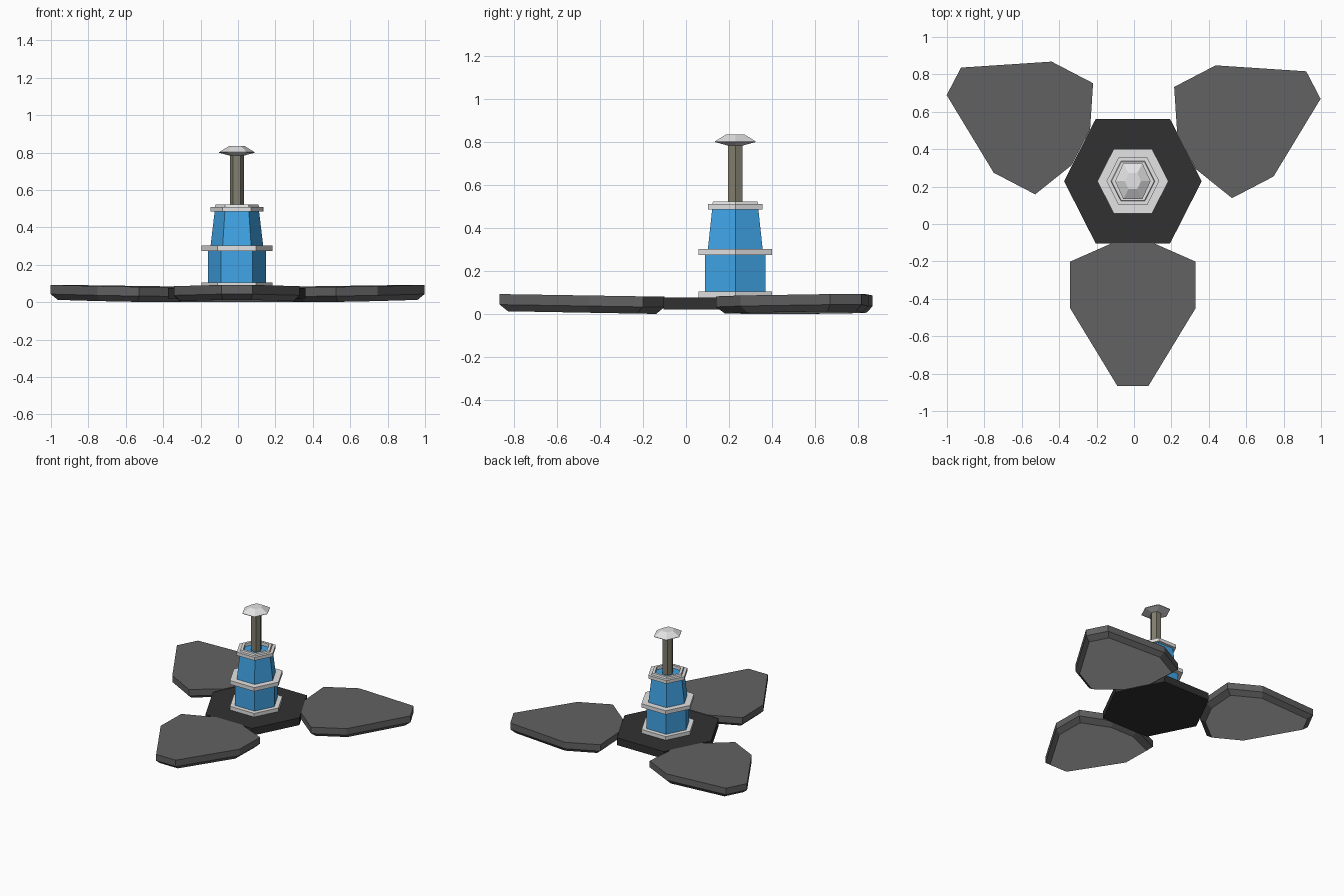
import bpy, bmesh, math
from mathutils import Matrix, Vector

cube = bpy.data.objects.get("Cube")
if cube:
    bpy.data.objects.remove(cube, do_unlink=True)


def material(name, rgb):
    m = bpy.data.materials.new(name)
    m.use_nodes = True
    m.diffuse_color = (*rgb, 1)
    m.node_tree.nodes["Principled BSDF"].inputs["Base Color"].default_value = (*rgb, 1)
    return m


BLUE = material("blue paint", (0.052, 0.385, 0.82))
LIGHT = material("light grey", (0.77, 0.77, 0.77))
SHAFT = material("olive grey", (0.225, 0.215, 0.16))
PETAL = material("dark grey", (0.122, 0.122, 0.122))
SOLE = material("pale grey", (0.72, 0.72, 0.72))
BASE = material("charcoal", (0.031, 0.031, 0.031))

CENTRE = Vector((-0.006, 0.229, 0))


def loft(name, rings, mats, loop=False):
    """Skin equal-sized rings of points; cap the ends, or join last to first."""
    bm = bmesh.new()
    rows = [[bm.verts.new(p) for p in ring] for ring in rings]
    n = len(rows[0])
    pairs = list(zip(rows, rows[1:]))
    if loop:
        pairs.append((rows[-1], rows[0]))
    for a, b in pairs:
        for i in range(n):
            j = (i + 1) % n
            bm.faces.new((a[i], a[j], b[j], b[i]))
    if not loop:
        bm.faces.new(rows[0][::-1])
        bm.faces.new(rows[-1])
    bmesh.ops.recalc_face_normals(bm, faces=bm.faces[:])
    bm.normal_update()
    # A second material, if given, goes on the flat underside
    if len(mats) > 1:
        for f in bm.faces:
            if f.normal.z < -0.95:
                f.material_index = 1
    mesh = bpy.data.meshes.new(name)
    bm.to_mesh(mesh)
    bm.free()
    for m in mats:
        mesh.materials.append(m)
    ob = bpy.data.objects.new(name, mesh)
    bpy.context.collection.objects.link(ob)
    ob.location = CENTRE
    return ob


def hexagon(r, z, depth=0.905):
    """Slightly deep hexagon with points on the x axis."""
    c, d = 0.54 * r, depth * r
    return [(r, 0, z), (c, d, z), (-c, d, z), (-r, 0, z), (-c, -d, z), (c, -d, z)]


def hex_part(name, profile, mat, loop=False, depth=0.905):
    return loft(name, [hexagon(r, z, depth) for r, z in profile], [mat], loop)


# Base plate
hex_part("base_plate", [(0.368, 0.02), (0.368, 0.076)], BASE)

# Tower: body sections and flanges
hex_part("lower_body", [(0.155, 0.08), (0.155, 0.29)], BLUE)
hex_part("upper_body", [(0.142, 0.29), (0.117, 0.500)], BLUE)
for name, z0, z1 in (("bottom_flange", 0.075, 0.104), ("middle_flange", 0.273, 0.302)):
    hex_part(name, [(0.190, z0), (0.190, z1)], LIGHT)

# Open collar with a raised lip around the shaft
hex_part("top_collar", [(0.093, 0.485), (0.141, 0.485), (0.141, 0.510), (0.118, 0.510),
                        (0.114, 0.523), (0.093, 0.523)], LIGHT, loop=True)

# Plunger shaft and mushroom cap
hex_part("plunger_shaft", [(0.037, 0.495), (0.037, 0.795)], SHAFT)
hex_part("plunger_cap", [(0.036, 0.783), (0.095, 0.799), (0.095, 0.802), (0.043, 0.834)],
         LIGHT, depth=1.0)

# Three petal feet, chamfered below and rising slightly to the tip
HALF = [(0.108, -0.330), (0.335, -0.43), (0.335, -0.68), (0.083, -1.095)]
OUTLINE = HALF + [(-x, y) for x, y in reversed(HALF)]
MID = -0.71


def petal_ring(z, scale=1.0):
    return [(x * scale, MID + (y - MID) * scale, z + 0.016 * (-0.33 - y)) for x, y in OUTLINE]


for name, angle, shift in (("front_foot", 0, (0, 0, 0)),
                           ("back_left_foot", 117.5, (-0.006, 0.008, 0)),
                           ("back_right_foot", -117.5, (0.014, 0.028, 0))):
    foot = loft(name, [petal_ring(0.0, 0.9), petal_ring(0.031), petal_ring(0.08)],
                [PETAL, SOLE])
    foot.data.transform(Matrix.Rotation(math.radians(angle), 4, "Z"))
    foot.location = CENTRE + Vector(shift)
